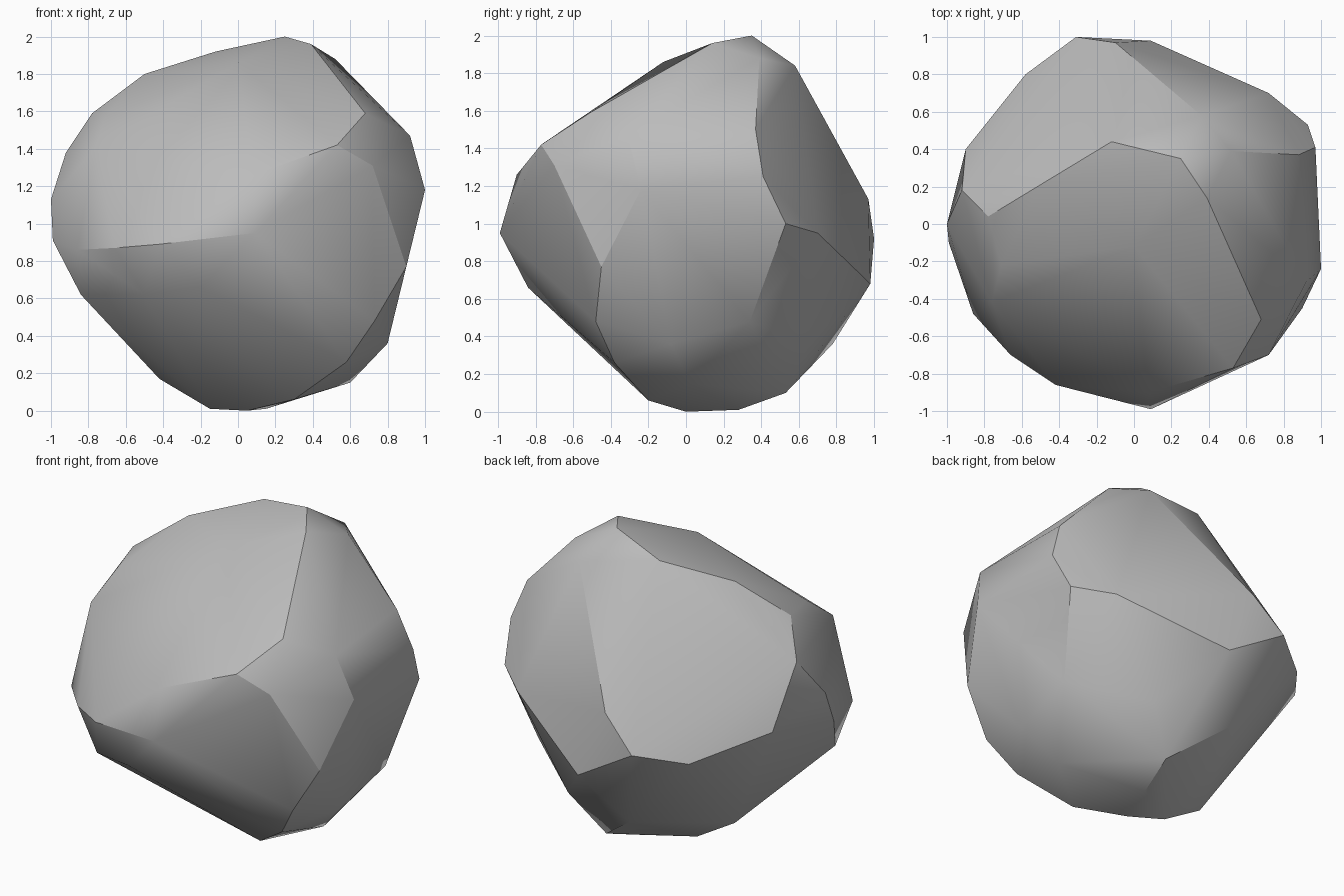
import bpy
import bmesh
import math

# Remove the default cube
default_cube = bpy.data.objects.get("Cube")
if default_cube:
    bpy.data.objects.remove(default_cube, do_unlink=True)


def flat_material(name, value):
    """Plain grey material shown the same in viewport and render."""
    material = bpy.data.materials.new(name)
    material.use_nodes = True
    colour = (value, value, value, 1)
    material.diffuse_color = colour
    shader = material.node_tree.nodes["Principled BSDF"]
    shader.inputs["Base Color"].default_value = colour
    shader.inputs["Roughness"].default_value = .9
    return material


def hull_object(name, corners, material):
    """Wrap a chiselled convex skin around a set of corner points."""
    bm = bmesh.new()
    for corner in corners:
        bm.verts.new(corner)
    hull = bmesh.ops.convex_hull(bm, input=bm.verts[:])
    unused = set(hull["geom_interior"]) | set(hull["geom_unused"])
    loose = [item for item in unused if isinstance(item, bmesh.types.BMVert)]
    bmesh.ops.delete(bm, geom=loose, context="VERTS")
    bmesh.ops.recalc_face_normals(bm, faces=bm.faces[:])
    mesh = bpy.data.meshes.new(name)
    bm.to_mesh(mesh)
    bm.free()
    mesh.materials.append(material)
    rock = bpy.data.objects.new(name, mesh)
    bpy.context.collection.objects.link(rock)
    return rock


# Corners of the boulder, in bands from the top down
crown = [
    (.25, .35, 2), (.39, .14, 1.96), (-.12, .44, 1.92), (.52, .39, 1.88),
    (.36, .58, 1.84), (0, -.12, 1.86), (-.5, .21, 1.8),
]
shoulder = [
    (.68, -.51, 1.59), (-.78, .04, 1.59), (-.71, -.22, 1.57),
    (.88, .37, 1.5), (.92, -.31, 1.47), (.53, -.77, 1.42),
    (-.76, -.42, 1.41), (-.92, .18, 1.38), (.72, -.7, 1.31),
    (.08, -.9, 1.26), (.97, .41, 1.25),
]
girth = [
    (1, -.24, 1.18), (-1, 0, 1.13), (-.1, .97, 1.13), (-.9, .4, 1),
    (.93, .53, 1), (.72, .7, .95), (.09, -.99, .95), (-.31, 1, .92),
    (-.99, -.1, .91), (-.42, -.86, .89), (-.66, -.7, .87),
    (-.86, -.48, .86), (-.58, .8, .86), (.9, -.45, .77),
]
base = [
    (.09, .98, .68), (-.2, -.84, .66), (-.5, -.73, .62), (-.84, -.33, .62),
    (.73, -.48, .48), (.82, .34, .48), (.8, -.08, .36), (.39, .65, .36),
    (-.14, .78, .36), (.58, -.38, .26), (-.42, .1, .17), (.6, .02, .15),
    (.2, .53, .1), (.3, -.2, .06), (.05, 0, 0), (-.15, .1, .01),
    (.15, .28, .01),
]

# Boulder
stone = flat_material("stone grey", .5)
boulder = hull_object("boulder", crown + shoulder + girth + base, stone)

# Soft faces with crisp ridges
bpy.ops.object.select_all(action="DESELECT")
boulder.select_set(True)
bpy.context.view_layer.objects.active = boulder
bpy.ops.object.shade_smooth_by_angle(angle=math.radians(30))
